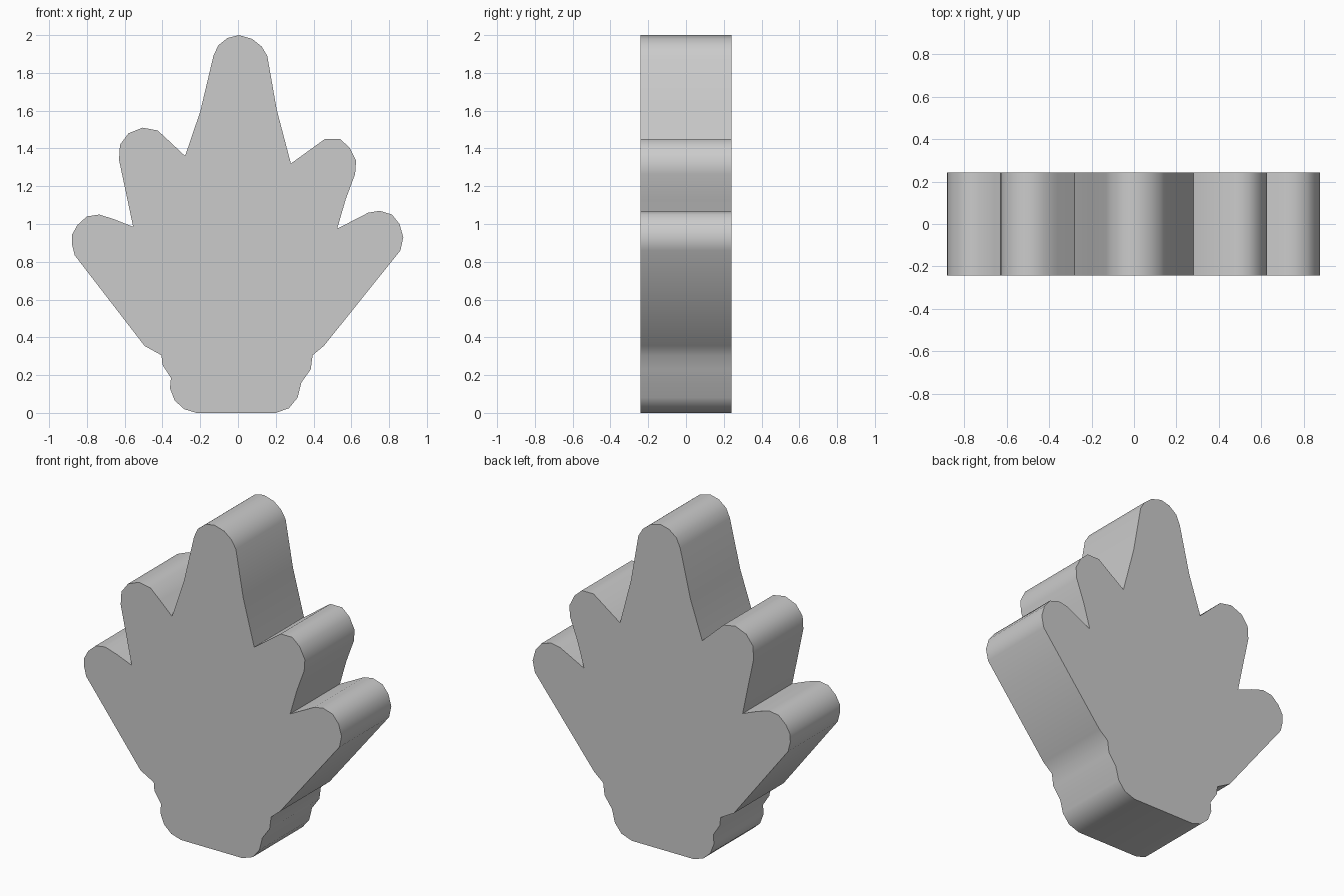
import bpy, bmesh, math

if "Cube" in bpy.data.objects:
    bpy.data.objects.remove(bpy.data.objects["Cube"])

HALF_DEPTH = 0.242

# Leaf outline in x, z, grouped by lobe, anticlockwise seen from the front
base_right = [(.20, 0), (.27, .025), (.315, .08), (.335, .16), (.385, .23), (.395, .305), (.455, .355)]
low_right = [(.86, .86), (.875, .93), (.855, 1.0), (.815, 1.05), (.75, 1.07), (.69, 1.06), (.525, .975)]
mid_right = [(.57, 1.13), (.62, 1.265), (.625, 1.335), (.59, 1.405), (.54, 1.45), (.46, 1.45), (.28, 1.32)]
tip = [(.205, 1.605), (.155, 1.89), (.125, 1.94), (.075, 1.98), (.005, 2.0), (-.055, 1.985),
       (-.105, 1.945), (-.13, 1.89), (-.20, 1.595), (-.28, 1.36)]
mid_left = [(-.36, 1.435), (-.425, 1.495), (-.505, 1.51), (-.58, 1.48), (-.625, 1.42), (-.63, 1.34), (-.555, .985)]
low_left = [(-.655, 1.025), (-.735, 1.05), (-.80, 1.04), (-.85, .995), (-.878, .945), (-.88, .895), (-.865, .835)]
base_left = [(-.495, .355), (-.405, .305), (-.40, .255), (-.355, .185), (-.36, .13), (-.335, .065), (-.285, .02), (-.22, 0)]
outline = base_right + low_right + mid_right + tip + mid_left + low_left + base_left

# Extrude the outline through the thickness
bm = bmesh.new()
face = bm.faces.new([bm.verts.new((x, -HALF_DEPTH, z)) for x, z in outline])
extruded = bmesh.ops.extrude_face_region(bm, geom=[face], use_keep_orig=True)
bmesh.ops.translate(bm, vec=(0, 2 * HALF_DEPTH, 0),
                    verts=[v for v in extruded["geom"] if isinstance(v, bmesh.types.BMVert)])
bmesh.ops.recalc_face_normals(bm, faces=bm.faces)
mesh = bpy.data.meshes.new("leaf")
bm.to_mesh(mesh)
bm.free()
leaf = bpy.data.objects.new("leaf", mesh)
bpy.context.collection.objects.link(leaf)

# Smooth rim with sharp notches and flat front and back
bpy.context.view_layer.objects.active = leaf
leaf.select_set(True)
bpy.ops.object.shade_smooth_by_angle(angle=math.radians(50))
